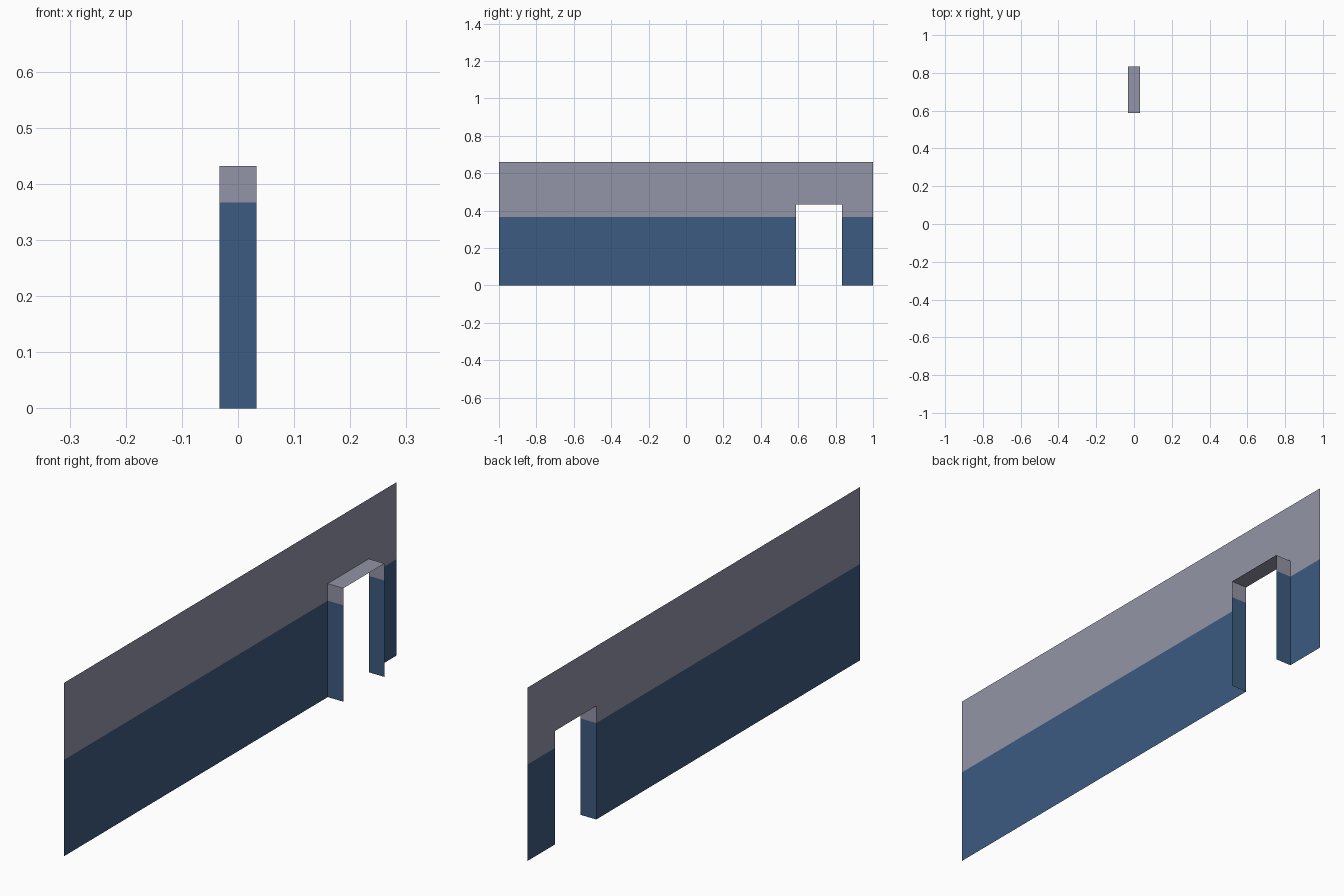
import bpy

if "Cube" in bpy.data.objects:
    bpy.data.objects.remove(bpy.data.objects["Cube"])

# Key dimensions
WALL_X, FRONT_X = -0.033, 0.033      # wall plane, outer edge of door reveal
Y0, Y1, TOP = -1.0, 1.0, 0.66
D0, D1, DOOR_TOP = 0.587, 0.834, 0.432
PAINT_Z = 0.367                      # height of the blue lower paint


def make_material(name, rgb):
    mat = bpy.data.materials.new(name)
    mat.diffuse_color = (*rgb, 1)
    mat.use_nodes = True
    mat.node_tree.nodes["Principled BSDF"].inputs["Base Color"].default_value = mat.diffuse_color
    return mat


blue = make_material("blue_paint", (0.046, 0.104, 0.218))
grey = make_material("grey_plaster", (0.29, 0.298, 0.385))


def make_sheet(name, quads):
    """Thin sheet from quads; faces wholly below the paint line are blue."""
    verts, faces, index = [], [], {}
    for quad in quads:
        face = []
        for p in quad:
            if p not in index:
                index[p] = len(verts)
                verts.append(p)
            face.append(index[p])
        faces.append(face)
    mesh = bpy.data.meshes.new(name)
    mesh.from_pydata(verts, [], faces)
    mesh.materials.append(blue)
    mesh.materials.append(grey)
    for poly in mesh.polygons:
        poly.material_index = 0 if poly.center.z < PAINT_Z else 1
    obj = bpy.data.objects.new(name, mesh)
    bpy.context.collection.objects.link(obj)
    return obj


# Wall: grid of panels facing +x, with the doorway left out
ys = [Y0, D0, D1, Y1]
zs = [0.0, PAINT_Z, DOOR_TOP, TOP]
panels = []
for i in range(3):
    for j in range(3):
        if i == 1 and j < 2:
            continue
        a, b, c, d = ys[i], ys[i + 1], zs[j], zs[j + 1]
        panels.append([(WALL_X, a, c), (WALL_X, b, c),
                       (WALL_X, b, d), (WALL_X, a, d)])
make_sheet("wall", panels)

# Door reveal: two jambs and a lintel projecting from the wall
path = [(D0, 0.0), (D0, PAINT_Z), (D0, DOOR_TOP),
        (D1, DOOR_TOP), (D1, PAINT_Z), (D1, 0.0)]
strips = [[(WALL_X, *p), (WALL_X, *q), (FRONT_X, *q), (FRONT_X, *p)]
          for p, q in zip(path, path[1:])]
make_sheet("door_reveal", strips)
